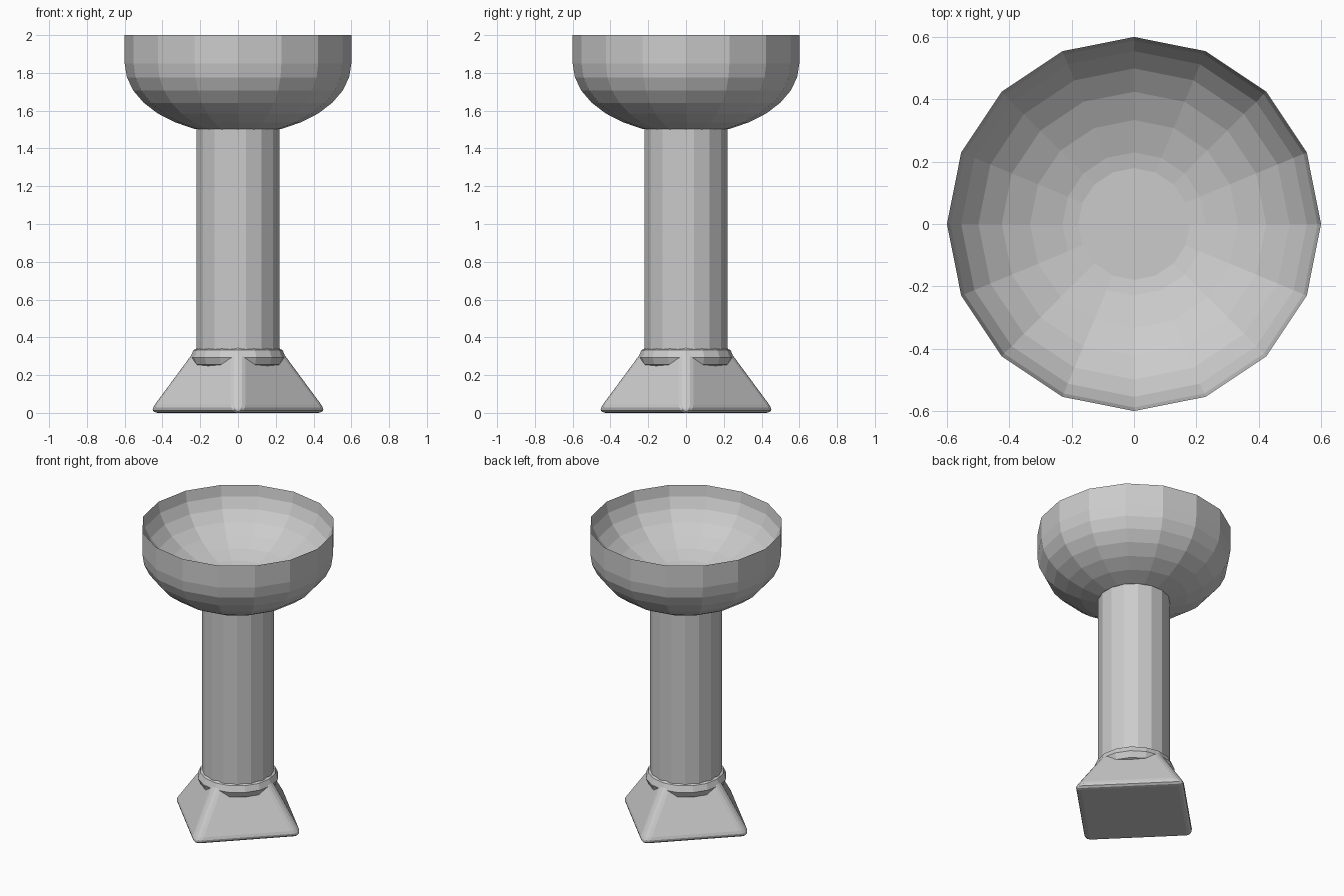
import bpy, bmesh
from math import sin, cos, pi, radians

if "Cube" in bpy.data.objects:
    bpy.data.objects.remove(bpy.data.objects["Cube"])


def finish(name, bm):
    bmesh.ops.recalc_face_normals(bm, faces=bm.faces)
    me = bpy.data.meshes.new(name)
    bm.to_mesh(me)
    bm.free()
    ob = bpy.data.objects.new(name, me)
    bpy.context.collection.objects.link(ob)
    return ob


def lathe(name, profile, sides, closed=False, turn=0.0):
    """Turn (radius, z) points around z; a zero radius makes a pole."""
    bm = bmesh.new()
    rings = []
    for r, z in profile:
        n = 1 if r < 1e-6 else sides
        rings.append([bm.verts.new((r * cos(2 * pi * (i + turn) / sides),
                                    r * sin(2 * pi * (i + turn) / sides), z))
                      for i in range(n)])
    pairs = list(zip(rings, rings[1:]))
    if closed:
        pairs.append((rings[-1], rings[0]))
    for a, b in pairs:
        for i in range(sides):
            j = i + 1
            quad = [a[i % len(a)], a[j % len(a)], b[j % len(b)], b[i % len(b)]]
            bm.faces.new(list(dict.fromkeys(quad)))
    return finish(name, bm)


def half_sphere(z):
    """Squashed half-sphere profile, from its pole up to its rim at z."""
    return [(0.6 * sin(radians(11.25 * k)), z - 0.375 * cos(radians(11.25 * k)))
            for k in range(9)]


# Bowl: outer shell with a straight wall, hollow raised to meet the rim
lathe("bowl", half_sphere(1.85) + half_sphere(2.0)[::-1], 16)

# Column, its capped top showing inside the bowl
lathe("column", [(0, 0.3), (0.223, 0.3), (0.223, 1.644), (0, 1.644)], 16, turn=0.5)

# Collar ring at the foot of the column
ring = [(0.197 + 0.055 * cos(k * pi / 4), 0.294 + 0.055 * sin(k * pi / 4))
        for k in range(8)]
lathe("collar", ring, 16, closed=True)

# Tapered square base with rounded edges, corners on the axes
bm = bmesh.new()
bmesh.ops.create_cone(bm, cap_ends=True, segments=4, radius1=0.497,
                      radius2=0.2, depth=0.4)
bmesh.ops.translate(bm, verts=bm.verts, vec=(0, 0, 0.2))
bmesh.ops.bevel(bm, geom=bm.edges[:], offset=0.05, segments=4, profile=0.5,
                affect='EDGES', clamp_overlap=True)
finish("base", bm)
